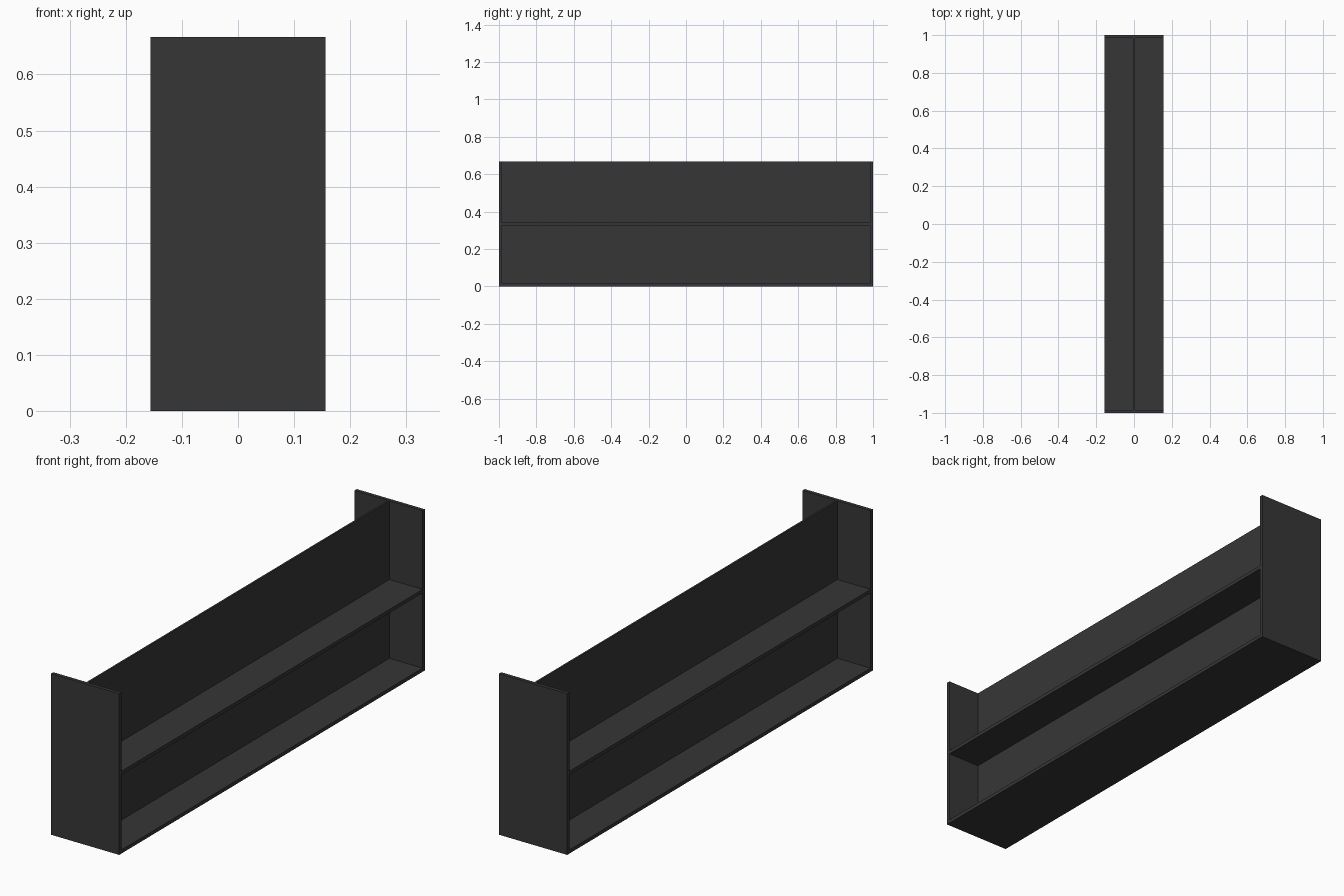
import bpy

cube = bpy.data.objects.get("Cube")
if cube:
    bpy.data.objects.remove(cube, do_unlink=True)

# One dark painted finish for the whole rack
charcoal = bpy.data.materials.new("charcoal")
charcoal.use_nodes = True
colour = (0.037, 0.037, 0.037, 1)
charcoal.diffuse_color = colour
charcoal.node_tree.nodes["Principled BSDF"].inputs["Base Color"].default_value = colour

WIDTH, LENGTH, HEIGHT = 0.312, 2.0, 0.667
BOARD = 0.015
INNER = LENGTH - 2 * BOARD


def board(name, size, centre):
    bpy.ops.mesh.primitive_cube_add(size=1, location=centre)
    obj = bpy.context.object
    obj.name = name
    obj.scale = size
    bpy.ops.object.transform_apply(location=False, rotation=False, scale=True)
    obj.data.materials.append(charcoal)
    return obj


# End panels
for name, side in (("front_end_panel", -1), ("back_end_panel", 1)):
    board(name, (WIDTH, BOARD, HEIGHT),
          (0, side * (LENGTH - BOARD) / 2, HEIGHT / 2))

# Full-width shelves
for name, z in (("bottom_shelf", BOARD / 2), ("middle_shelf", HEIGHT / 2)):
    board(name, (WIDTH, INNER, BOARD), (0, 0, z))

# Thin central divider, split above and below the middle shelf
shelf_top = (HEIGHT + BOARD) / 2
shelf_under = (HEIGHT - BOARD) / 2
for name, low, high in (("lower_divider", BOARD, shelf_under),
                        ("upper_divider", shelf_top, HEIGHT)):
    board(name, (0.008, INNER, high - low), (0, 0, (low + high) / 2))
